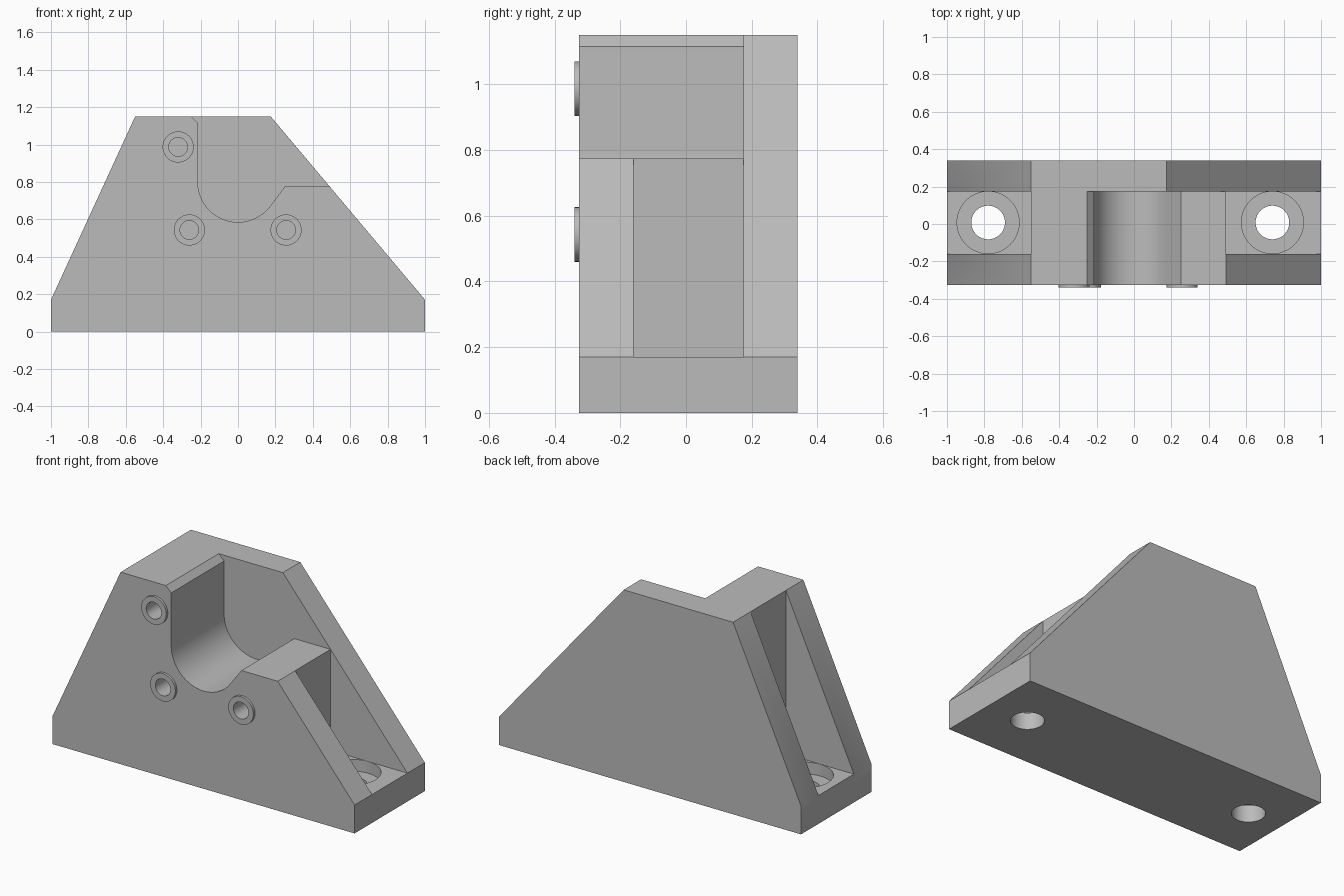
import bpy, bmesh, math
from mathutils import Matrix, Vector

cube = bpy.data.objects.get("Cube")
if cube:
    bpy.data.objects.remove(cube, do_unlink=True)

grey = bpy.data.materials.new("plain_grey")
grey.use_nodes = True
colour = (0.5, 0.5, 0.5, 1)
grey.diffuse_color = colour
grey.node_tree.nodes["Principled BSDF"].inputs["Base Color"].default_value = colour


def finish(name, bm):
    bmesh.ops.recalc_face_normals(bm, faces=bm.faces)
    mesh = bpy.data.meshes.new(name)
    bm.to_mesh(mesh)
    bm.free()
    mesh.materials.append(grey)
    obj = bpy.data.objects.new(name, mesh)
    bpy.context.collection.objects.link(obj)
    return obj


def extrude_profile(name, points, y0, y1):
    """Extrude an x-z outline along y."""
    bm = bmesh.new()
    face = bm.faces.new([bm.verts.new((x, y0, z)) for x, z in points])
    result = bmesh.ops.extrude_face_region(bm, geom=[face])
    verts = [g for g in result["geom"] if isinstance(g, bmesh.types.BMVert)]
    bmesh.ops.translate(bm, verts=verts, vec=(0, y1 - y0, 0))
    return finish(name, bm)


def cylinder(name, start, end, radius):
    start, end = Vector(start), Vector(end)
    axis = end - start
    turn = axis.to_track_quat("Z", "Y").to_matrix().to_4x4()
    bm = bmesh.new()
    bmesh.ops.create_cone(bm, cap_ends=True, segments=64, radius1=radius, radius2=radius,
                          depth=axis.length, matrix=Matrix.Translation((start + end) / 2) @ turn)
    return finish(name, bm)


def combine(target, tool, operation):
    """Apply a boolean and discard the helper."""
    tool.hide_render = True
    mod = target.modifiers.new(operation, "BOOLEAN")
    mod.operation = operation
    mod.solver = "EXACT"
    mod.object = tool
    bpy.context.view_layer.objects.active = target
    bpy.ops.object.modifier_apply(modifier=mod.name)
    bpy.data.objects.remove(tool, do_unlink=True)


FRONT, BACK, WALL_FRONT, PLATE_BACK = -0.325, 0.34, 0.175, -0.16
FLOOR, STEP, TOP = 0.17, 0.775, 1.15

# Sloped bracket body
body = extrude_profile("bracket_body", [(-1, 0), (1, 0), (1, FLOOR), (0.175, TOP),
                                        (-0.55, TOP), (-1, FLOOR)], FRONT, BACK)

# Rounded cradle, open at the front, with a chamfered lip and a flat shelf
radius, centre_z = 0.215, 0.8
arc = [math.radians(180 + 143 * i / 40) for i in range(41)]
cradle = [(-0.3, 1.2), (-radius, 1.115)]
cradle += [(radius * math.cos(a), centre_z + radius * math.sin(a)) for a in arc]
cradle += [(0.25, STEP), (1.2, STEP), (1.2, 1.2)]
combine(body, extrude_profile("cradle_cutter", cradle, -0.5, WALL_FRONT), "DIFFERENCE")

# End pockets with counterbored mounting holes
for inner, outer, hole_x in ((-0.55, -1.2, -0.78), (0.49, 1.2, 0.74)):
    pocket = [(inner, FLOOR), (outer, FLOOR), (outer, 1.3), (inner, 1.3)]
    combine(body, extrude_profile("pocket_cutter", pocket, PLATE_BACK, WALL_FRONT), "DIFFERENCE")
    for size, bottom in ((0.166, 0.1), (0.09, -0.1)):
        combine(body, cylinder("mount_cutter", (hole_x, 0.008, bottom),
                               (hole_x, 0.008, FLOOR + 0.02), size), "DIFFERENCE")

# Raised bosses with blind screw holes
for x, z in ((-0.32, 0.987), (-0.26, 0.543), (0.257, 0.543)):
    combine(body, cylinder("boss", (x, -0.34, z), (x, -0.3, z), 0.083), "UNION")
    combine(body, cylinder("screw_cutter", (x, -0.4, z), (x, -0.05, z), 0.05), "DIFFERENCE")

# Smooth the round surfaces, keep edges sharp
bpy.ops.object.select_all(action="DESELECT")
body.select_set(True)
bpy.context.view_layer.objects.active = body
bpy.ops.object.shade_smooth_by_angle(angle=math.radians(25))
